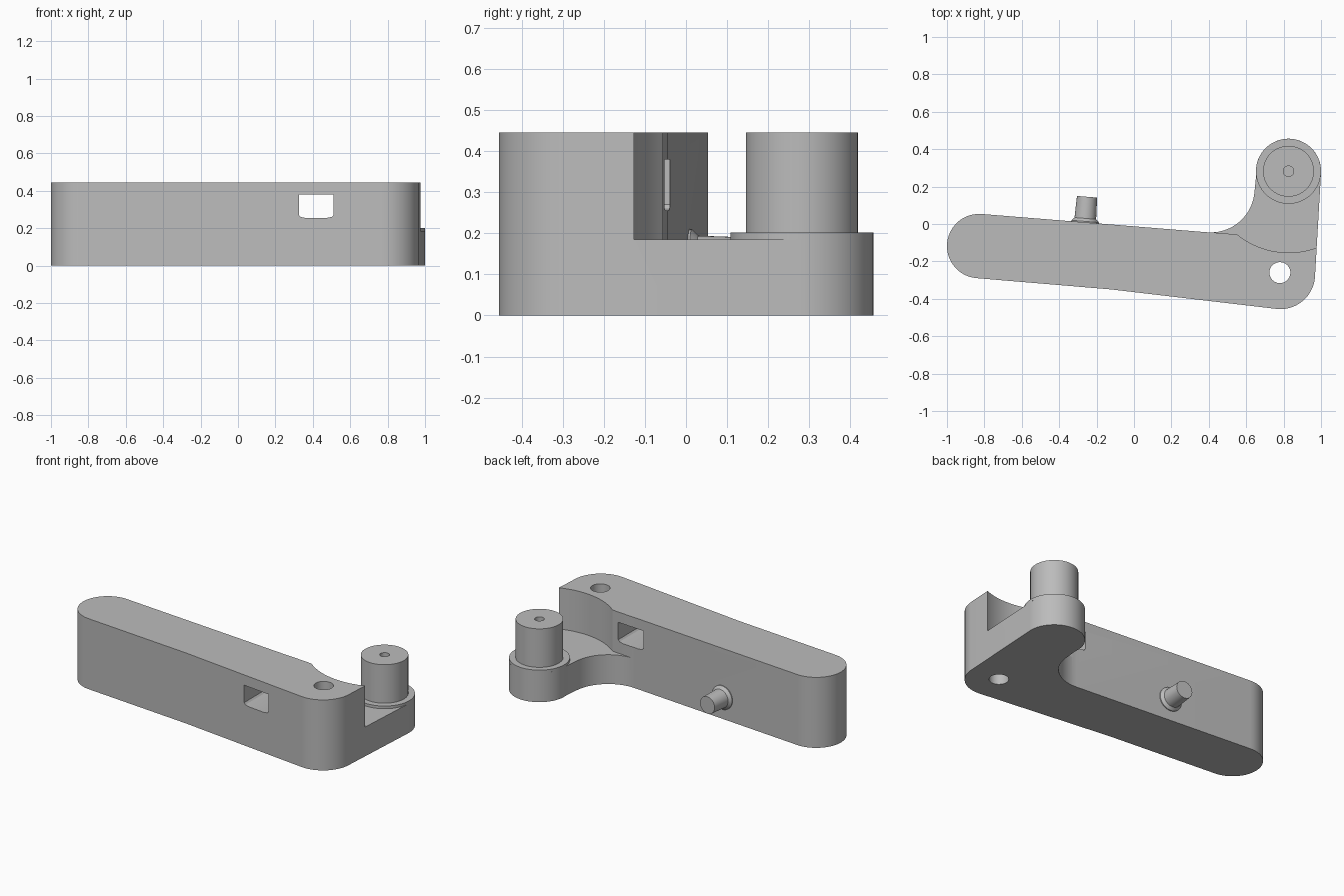
import bpy, bmesh
from math import radians, cos, sin, pi
from mathutils import Vector, Matrix

cube = bpy.data.objects.get("Cube")
if cube:
    bpy.data.objects.remove(cube, do_unlink=True)

HEIGHT, FLOOR = 0.445, 0.185
PIVOT = (0.826, 0.282)      # centre of the upright post
PIVOT_R = 0.174

grey = bpy.data.materials.new("plain grey")
grey.use_nodes = True
grey.diffuse_color = (0.5, 0.5, 0.5, 1)
grey.node_tree.nodes["Principled BSDF"].inputs["Base Color"].default_value = (0.5, 0.5, 0.5, 1)


def arc(centre, r, start, end, steps=24):
    angles = [radians(start + (end - start) * i / steps) for i in range(steps + 1)]
    return [(centre[0] + r * cos(a), centre[1] + r * sin(a)) for a in angles]


def add_object(name, bm):
    bmesh.ops.recalc_face_normals(bm, faces=bm.faces)
    mesh = bpy.data.meshes.new(name)
    bm.to_mesh(mesh)
    bm.free()
    mesh.materials.append(grey)
    obj = bpy.data.objects.new(name, mesh)
    bpy.context.collection.objects.link(obj)
    return obj


def prism(name, outline, low, high, matrix=Matrix()):
    bm = bmesh.new()
    face = bm.faces.new([bm.verts.new((x, y, low)) for x, y in outline])
    top = bmesh.ops.extrude_face_region(bm, geom=[face])["geom"]
    verts = [v for v in top if isinstance(v, bmesh.types.BMVert)]
    bmesh.ops.translate(bm, verts=verts, vec=(0, 0, high - low))
    bm.transform(matrix)
    return add_object(name, bm)


def lathe(name, profile, matrix, steps=64):
    bm = bmesh.new()
    verts = [bm.verts.new((r, 0, z)) for r, z in profile]
    edges = [bm.edges.new(pair) for pair in zip(verts, verts[1:])]
    bmesh.ops.spin(bm, geom=verts + edges, axis=(0, 0, 1), cent=(0, 0, 0),
                   angle=2 * pi, steps=steps)
    bmesh.ops.remove_doubles(bm, verts=bm.verts, dist=0.0001)
    bm.transform(matrix)
    return add_object(name, bm)


def activate(obj):
    bpy.ops.object.select_all(action='DESELECT')
    obj.select_set(True)
    bpy.context.view_layer.objects.active = obj


def cut(obj, cutter):
    cutter.hide_render = True
    mod = obj.modifiers.new("cut", 'BOOLEAN')
    mod.operation, mod.solver, mod.object = 'DIFFERENCE', 'EXACT', cutter
    activate(obj)
    bpy.ops.object.modifier_apply(modifier=mod.name)
    bpy.data.objects.remove(cutter, do_unlink=True)


# Bent arm: round far end, rounded elbow, round post end, inner fillet
outline = (arc((-0.828, -0.118), 0.172, 85.4, 265.2)
           + [(-0.12, -0.35)]
           + arc((0.783, -0.27), 0.185, 263.5, 357)
           + arc(PIVOT, PIVOT_R, -3, 187, 40)
           + arc((0.41, 0.19), 0.235, -5, -94.7))
arm = prism("arm_body", outline, 0, HEIGHT)

# Curved pocket lowering the post end
pocket = arc(PIVOT, 0.435, 231, 310, 32) + [(1.2, 0.0), (1.2, 0.7), (0.38, 0.7), (0.38, -0.042)]
cut(arm, prism("pocket_cutter", pocket, FLOOR, 0.6))

# Vertical bolt hole in the elbow
cut(arm, prism("bolt_cutter", arc((0.78, -0.26), 0.056, 0, 354, 59), -0.1, 0.6))

# Window through the arm with softened lower corners
window = [(0.325, 0.38), (0.325, 0.27), (0.335, 0.26), (0.36, 0.255),
          (0.475, 0.255), (0.5, 0.26), (0.51, 0.27), (0.51, 0.38)]
cut(arm, prism("window_cutter", window, -0.3, 0.6, Matrix.Rotation(pi / 2, 4, 'X')))

# Upright post with a collar and a blind hole
post = lathe("pivot_post",
             [(PIVOT_R, FLOOR), (PIVOT_R, 0.202), (0.136, 0.202), (0.136, HEIGHT),
              (0.028, HEIGHT), (0.028, 0.3), (0, 0.3)],
             Matrix.Translation((*PIVOT, 0)))

# Side peg with a flared root, square to the arm's back face
direction = Vector((0.08, 1, 0))
peg = lathe("side_peg",
            [(0, -0.01), (0.074, -0.01), (0.074, 0.006), (0.058, 0.022),
             (0.054, 0.138), (0, 0.138)],
            Matrix.Translation((-0.262, 0.008, 0.136))
            @ direction.to_track_quat('Z', 'Y').to_matrix().to_4x4(), 40)

for part in (arm, post, peg):
    activate(part)
    bpy.ops.object.shade_smooth_by_angle(angle=radians(30))
